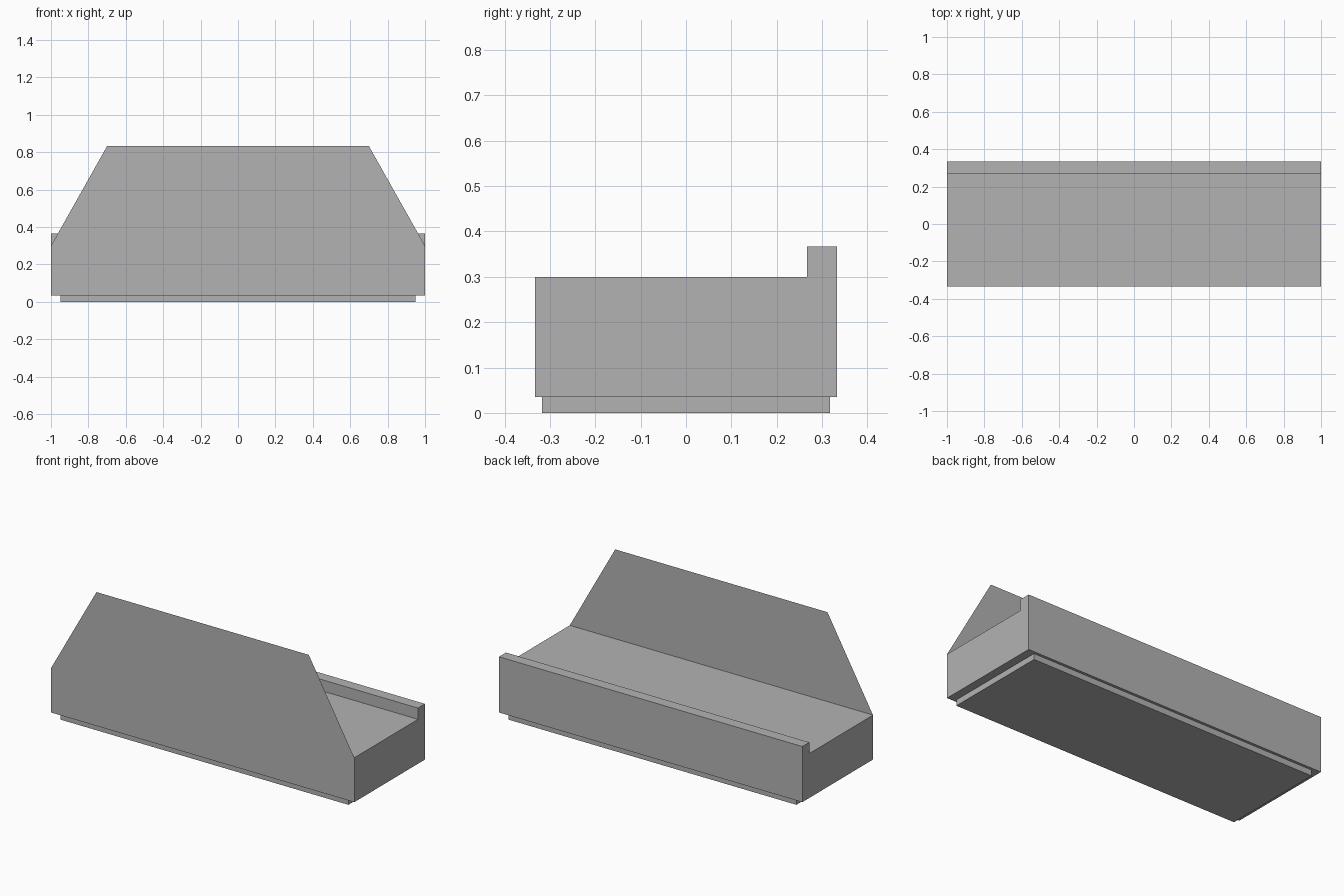
import bpy
import bmesh

cube = bpy.data.objects.get("Cube")
if cube:
    bpy.data.objects.remove(cube, do_unlink=True)

HALF_L, HALF_W = 1.0, 0.333
Z_BASE, Z_DECK, Z_LIP, Z_TOP = 0.035, 0.3, 0.367, 0.833
LIP_Y = 0.267

grey = bpy.data.materials.new("plain grey")
grey.use_nodes = True
colour = (0.45, 0.45, 0.45, 1)
grey.diffuse_color = colour
grey.node_tree.nodes["Principled BSDF"].inputs["Base Color"].default_value = colour


def build(name, outline, extrude=None, open_front=False):
    """Flat outline, optionally extruded, with the front left open on request."""
    bm = bmesh.new()
    face = bm.faces.new([bm.verts.new(p) for p in outline])
    if extrude:
        result = bmesh.ops.extrude_face_region(bm, geom=[face], use_keep_orig=True)
        moved = [v for v in result["geom"] if isinstance(v, bmesh.types.BMVert)]
        bmesh.ops.translate(bm, verts=moved, vec=extrude)
        bmesh.ops.recalc_face_normals(bm, faces=bm.faces)
    if open_front:
        front = [f for f in bm.faces if f.normal.y < -0.99
                 and f.calc_center_median().y < -HALF_W + 0.01]
        bmesh.ops.delete(bm, geom=front, context="FACES")
    mesh = bpy.data.meshes.new(name)
    bm.to_mesh(mesh)
    bm.free()
    mesh.materials.append(grey)
    obj = bpy.data.objects.new(name, mesh)
    bpy.context.collection.objects.link(obj)
    return obj


# Body with a raised rear lip, extruded along its length
profile = [(-HALF_W, Z_BASE), (HALF_W, Z_BASE), (HALF_W, Z_LIP),
           (LIP_Y, Z_LIP), (LIP_Y, Z_DECK), (-HALF_W, Z_DECK)]
build("body", [(-HALF_L, y, z) for y, z in profile], (2 * HALF_L, 0, 0), open_front=True)

# Thin front panel with sloping shoulders, closing the front of the body
half = [(HALF_L, Z_BASE), (HALF_L, Z_DECK), (0.7, Z_TOP)]
panel = half + [(-x, z) for x, z in reversed(half)]
build("front_panel", [(x, -HALF_W, z) for x, z in panel])

# Recessed plinth under the body
px, py = 0.95, 0.317
build("plinth", [(-px, -py, 0), (px, -py, 0), (px, py, 0), (-px, py, 0)], (0, 0, Z_BASE))
